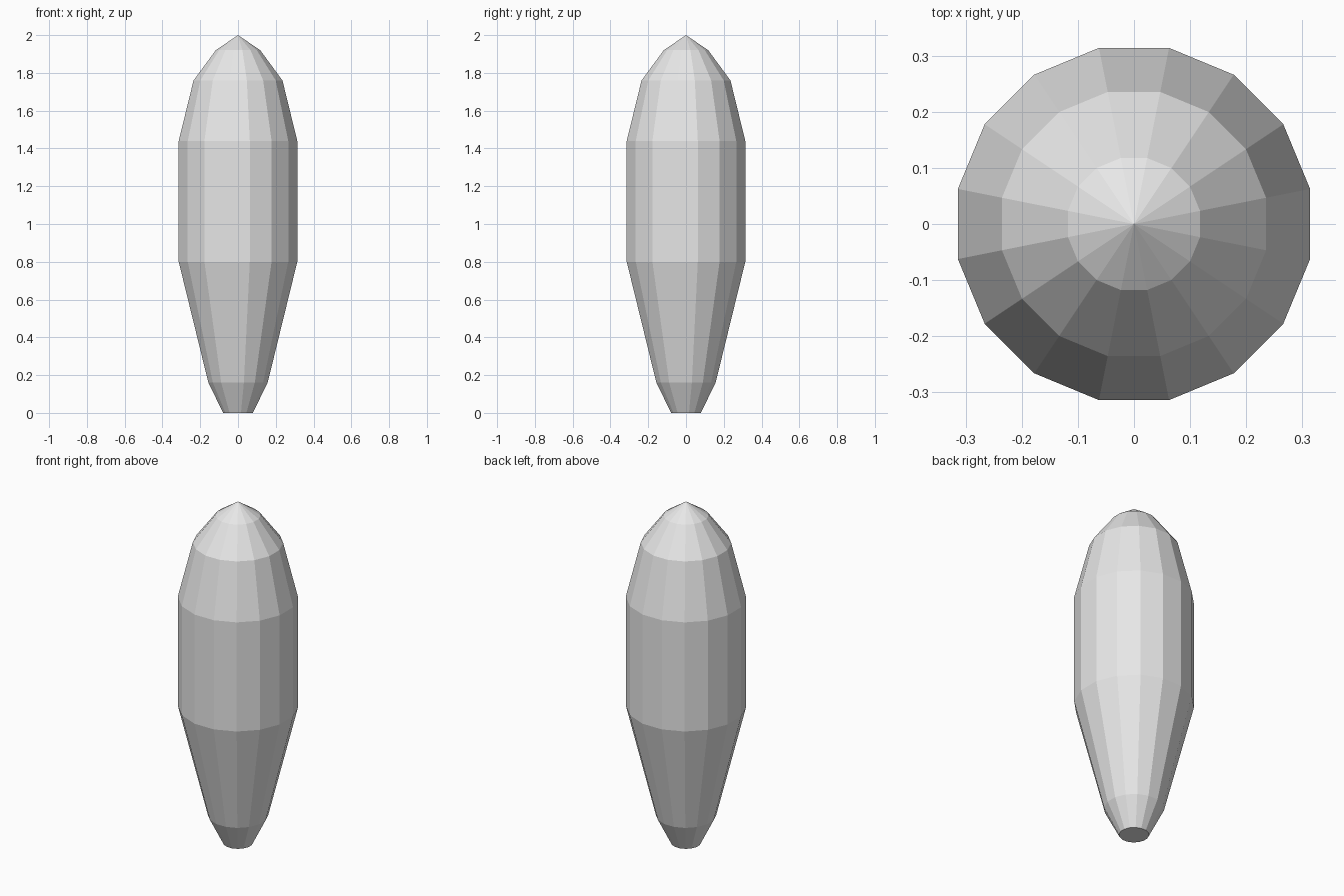
import bpy, bmesh, math

if "Cube" in bpy.data.objects:
    bpy.data.objects.remove(bpy.data.objects["Cube"])

SIDES = 16
# (radius, height) rings from foot to shoulder, closed by a point at the top
PROFILE = [(0.08, 0.0), (0.16, 0.16), (0.32, 0.80), (0.32, 1.44), (0.24, 1.76), (0.12, 1.92)]
TIP = 2.0

grey = bpy.data.materials.new("light grey")
grey.diffuse_color = (0.8, 0.8, 0.8, 1)
grey.use_nodes = True
grey.node_tree.nodes["Principled BSDF"].inputs["Base Color"].default_value = grey.diffuse_color


def ring(bm, radius, z):
    """One 16-sided ring, turned half a step so flat sides face the axes."""
    angles = [2 * math.pi * (i + 0.5) / SIDES for i in range(SIDES)]
    return [bm.verts.new((radius * math.cos(a), radius * math.sin(a), z)) for a in angles]


bm = bmesh.new()
rings = [ring(bm, r, z) for r, z in PROFILE]

# Side walls
for low, high in zip(rings, rings[1:]):
    for i in range(SIDES):
        j = (i + 1) % SIDES
        bm.faces.new((low[i], low[j], high[j], high[i]))

# Pointed top and flat foot
tip = bm.verts.new((0, 0, TIP))
for i in range(SIDES):
    bm.faces.new((rings[-1][i], rings[-1][(i + 1) % SIDES], tip))
bm.faces.new(rings[0][::-1])

mesh = bpy.data.meshes.new("tapered_body")
bm.to_mesh(mesh)
bm.free()
mesh.materials.append(grey)
body = bpy.data.objects.new("tapered_body", mesh)
bpy.context.collection.objects.link(body)
